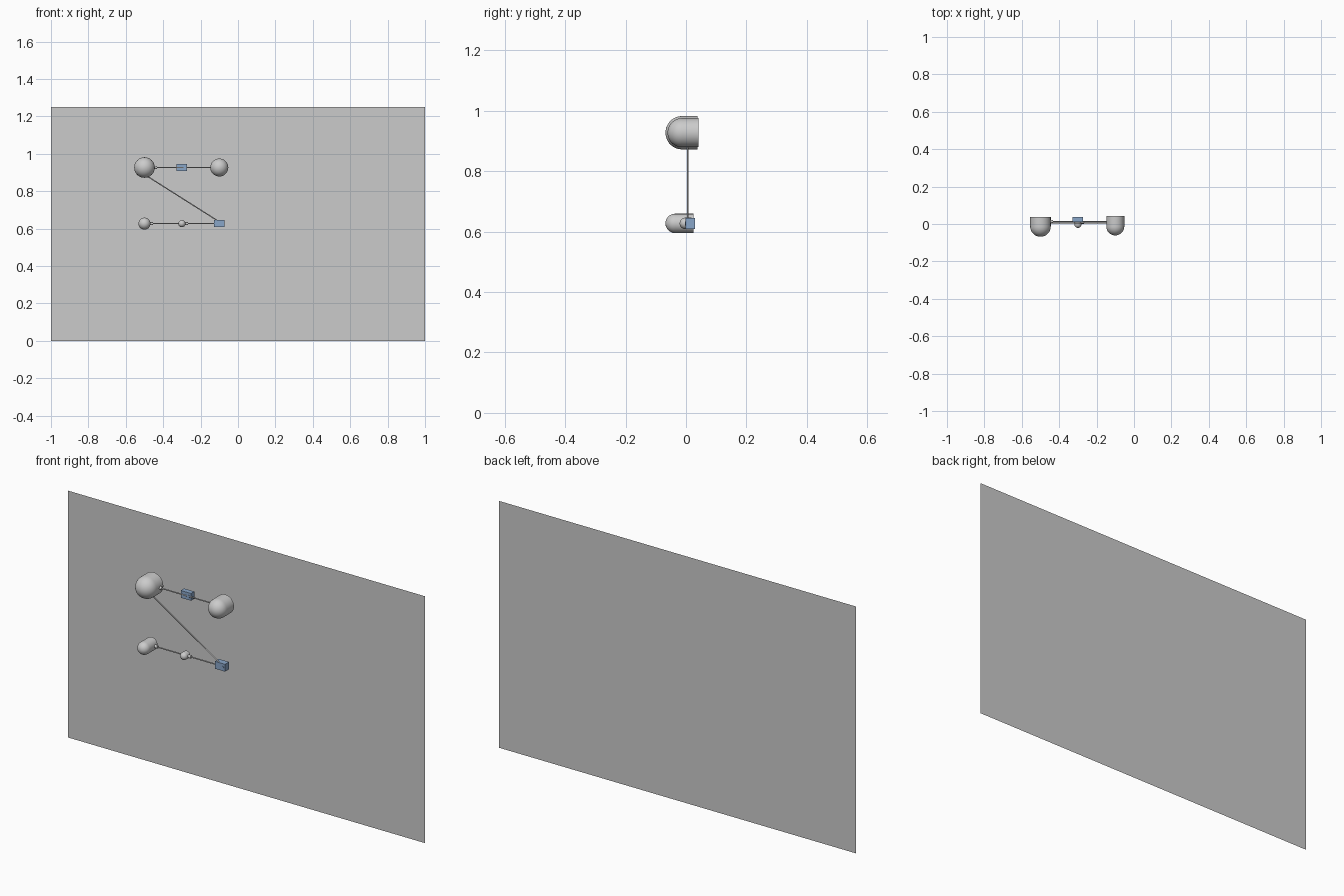
import bpy, bmesh, math
from mathutils import Vector

if "Cube" in bpy.data.objects:
    bpy.data.objects.remove(bpy.data.objects["Cube"])

blue = bpy.data.materials.new("steel_blue")
blue.diffuse_color = (0.25, 0.38, 0.58, 1)
blue.use_nodes = True
blue.node_tree.nodes["Principled BSDF"].inputs["Base Color"].default_value = blue.diffuse_color


def link(name, bm, mat=None, smooth=False):
    bmesh.ops.recalc_face_normals(bm, faces=bm.faces)
    me = bpy.data.meshes.new(name)
    bm.to_mesh(me)
    bm.free()
    ob = bpy.data.objects.new(name, me)
    bpy.context.collection.objects.link(ob)
    if mat:
        me.materials.append(mat)
    if smooth:
        bpy.context.view_layer.objects.active = ob
        ob.select_set(True)
        bpy.ops.object.shade_smooth_by_angle(angle=math.radians(35))
        ob.select_set(False)
    return ob


def dome(name, x, z, r, front, back):
    """Half ball facing the front, with a straight round body behind it."""
    c = front + r
    prof = [(r * math.sin(a), c - r * math.cos(a))
            for a in (math.pi / 2 * i / 12 for i in range(13))]
    prof += [(r, back), (0, back)]
    bm = bmesh.new()
    vs = [bm.verts.new((x + p, y, z)) for p, y in prof]
    es = [bm.edges.new(e) for e in zip(vs, vs[1:])]
    bmesh.ops.spin(bm, geom=vs + es, cent=(x, 0, z), axis=(0, 1, 0),
                   angle=2 * math.pi, steps=40)
    bmesh.ops.remove_doubles(bm, verts=bm.verts, dist=1e-5)
    link(name, bm, smooth=True)


def rod(name, a, b, r1, r2=None, sides=12, mat=None):
    a, b = Vector(a), Vector(b)
    bm = bmesh.new()
    bmesh.ops.create_cone(bm, cap_ends=True, segments=sides, radius1=r1,
                          radius2=r1 if r2 is None else r2, depth=(b - a).length)
    rot = (b - a).to_track_quat('Z', 'Y')
    for v in bm.verts:
        v.co = rot @ v.co + (a + b) / 2
    link(name, bm, mat, True)


def block(name, x, z, y0, y1):
    bm = bmesh.new()
    bmesh.ops.create_cube(bm, size=1)
    for v in bm.verts:
        v.co = (x + v.co.x * 0.057, (y0 + y1) / 2 + v.co.y * (y1 - y0), z + v.co.z * 0.037)
    link(name, bm, blue)
    # round knob on the front face
    rod(name + "_knob", (x + 0.015, y0 + 0.005, z), (x + 0.015, y0 - 0.002, z), 0.007, mat=blue)


# back panel: single sheet
bm = bmesh.new()
bm.faces.new([bm.verts.new(p) for p in
              ((-1, 0.068, 0), (1, 0.068, 0), (1, 0.068, 1.25), (-1, 0.068, 1.25))])
link("back_panel", bm)

TOP, LOW = 0.927, 0.627

# domes
dome("large_dome", -0.5, TOP, 0.055, -0.068, 0.038)
dome("medium_dome", -0.1, TOP, 0.048, -0.061, 0.042)
dome("small_dome", -0.5, LOW, 0.032, -0.068, 0.025)
dome("tiny_dome", -0.3, LOW, 0.019, -0.021, 0.018)

# blue boxes
block("upper_box", -0.3, TOP, 0.012, 0.038)
block("lower_box", -0.1, LOW, -0.002, 0.03)

# connecting rods
Y = 0.013
rod("upper_rod", (-0.5, Y, TOP), (-0.1, Y, TOP), 0.003)
rod("lower_rod", (-0.5, Y - 0.006, LOW), (-0.1, Y - 0.006, LOW), 0.003)
rod("diagonal_rod", (-0.5, 0.006, 0.89), (-0.1, 0.006, LOW + 0.01), 0.003)

# small collars where rods meet the domes
for n, x, y, z in (("large", -0.45, Y, TOP), ("small", -0.47, Y - 0.006, LOW),
                   ("tiny", -0.283, Y - 0.006, LOW)):
    rod(n + "_dome_collar", (x - 0.004, y, z), (x + 0.016, y, z), 0.008)
